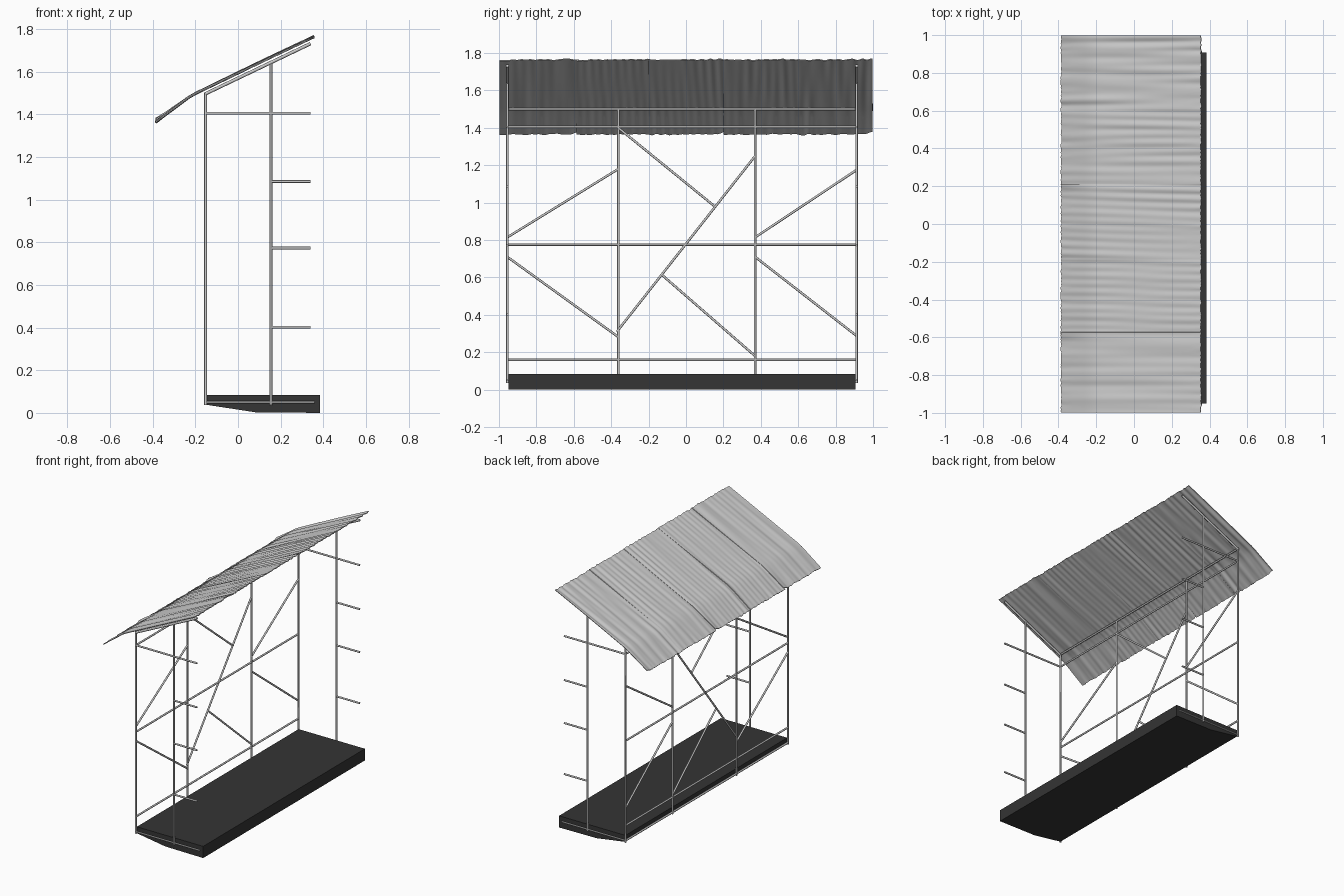
import bpy, bmesh, math, random
from mathutils import Vector

if "Cube" in bpy.data.objects:
    bpy.data.objects.remove(bpy.data.objects["Cube"])

random.seed(4)

def material(name, v):
    m = bpy.data.materials.new(name)
    m.diffuse_color = (v, v, v, 1)
    m.use_nodes = True
    m.node_tree.nodes["Principled BSDF"].inputs["Base Color"].default_value = m.diffuse_color
    return m

dark = material("dark_deck", 0.035)

def make_object(name, bm, mat=None):
    bmesh.ops.recalc_face_normals(bm, faces=bm.faces)
    me = bpy.data.meshes.new(name)
    bm.to_mesh(me)
    bm.free()
    ob = bpy.data.objects.new(name, me)
    bpy.context.collection.objects.link(ob)
    if mat:
        me.materials.append(mat)
    return ob

def bar(name, a, b, r=0.0065, sides=8):
    a, b = Vector(a), Vector(b)
    d = b - a
    bm = bmesh.new()
    bmesh.ops.create_cone(bm, cap_ends=True, segments=sides, radius1=r, radius2=r, depth=d.length)
    ob = make_object(name, bm)
    ob.location = (a + b) / 2
    ob.rotation_mode = 'QUATERNION'
    ob.rotation_quaternion = d.to_track_quat('Z', 'Y')
    for p in ob.data.polygons:
        p.use_smooth = len(p.vertices) == 4
    return ob

BACK, FRONT = -0.152, 0.155
Y0, Y1 = -0.955, 0.912

# deck: tapered side profile extruded along y
bm = bmesh.new()
profile = [(-0.148, 0.085), (0.385, 0.085), (0.385, 0.0), (0.08, 0.003), (-0.148, 0.038)]
face = bm.faces.new([bm.verts.new((x, -0.95, z)) for x, z in profile])
ext = bmesh.ops.extrude_face_region(bm, geom=[face])
bmesh.ops.translate(bm, vec=(0, 1.857, 0), verts=[v for v in ext["geom"] if isinstance(v, bmesh.types.BMVert)])
make_object("deck", bm, dark)

# back posts and rails
for y in (Y0, -0.362, 0.37, Y1):
    bar("back_post", (BACK, y, 0.037), (BACK, y, 1.5))
for z in (0.05, 0.16, 0.775, 1.405, 1.5):
    bar("back_rail", (BACK, Y0, z), (BACK, Y1, z))

# end frames
for y in (Y0, Y1):
    bar("front_post", (FRONT, y, 0.037), (FRONT, y, 1.64))
    bar("rafter", (BACK, y, 1.497), (0.34, y, 1.732), 0.008)
    bar("base_bar", (BACK, y, 0.05), (0.36, y, 0.05), 0.005)
    bar("top_bar", (BACK, y, 1.405), (0.34, y, 1.405))
    for z in (0.402, 0.773, 1.085):
        bar("side_rung", (FRONT, y, z), (0.34, y, z))

# diagonal braces in the back wall: y, z to y, z
for a, b, c, d in [(-0.955, 0.815, -0.362, 1.18), (-0.955, 0.71, -0.362, 0.282),
                   (-0.362, 1.40, 0.16, 0.975), (-0.37, 0.31, 0.37, 1.25),
                   (-0.13, 0.615, 0.37, 0.18), (0.37, 0.815, 0.912, 1.175),
                   (0.37, 0.71, 0.912, 0.288)]:
    bar("diagonal_brace", (BACK, a, b), (BACK, c, d))

# roof: five overlapping battered sheets with a drooping eave
def roof_z(x):
    if x > -0.22:
        return 1.488 + (x + 0.22) * 0.478
    return 1.488 + (x + 0.22) * 0.74

edges = [-0.998, -0.585, -0.2, 0.2, 0.595, 0.998]
NX, NY = 24, 48
for k in range(5):
    y0, y1 = edges[k], edges[k + 1] + (0.012 if k < 4 else 0)
    waves = [(random.uniform(25, 150), random.uniform(0, 6.28), random.uniform(-6, 6),
              random.uniform(0.4, 1.0)) for _ in range(7)]
    jag = [random.uniform(-0.003, 0.003) for _ in range(NY + 1)]
    bm = bmesh.new()
    rows = []
    for i in range(NX + 1):
        row = []
        for j in range(NY + 1):
            u, v = i / NX, j / NY
            y = y0 + (y1 - y0) * v
            x = -0.385 + 0.74 * u
            crease = sum(a * math.sin(f * y + p + q * x) for f, p, q, a in waves)
            z = roof_z(x) + 0.0013 * crease + 0.004 * v - 0.001
            # curled lower corner at the lap
            z += 0.012 * max(0, 1 - u / 0.2) * max(0, (v - 0.9) / 0.1) * (k % 2 == 0)
            if i in (0, NX):
                x += jag[j]
            row.append(bm.verts.new((x, y, z)))
        rows.append(row)
    for i in range(NX):
        for j in range(NY):
            bm.faces.new((rows[i][j], rows[i + 1][j], rows[i + 1][j + 1], rows[i][j + 1]))
    ob = make_object("roof_sheet", bm)
    for p in ob.data.polygons:
        p.use_smooth = True
    if ob.data.polygons[0].normal.z < 0:
        ob.data.flip_normals()
    s = ob.modifiers.new("thickness", 'SOLIDIFY')
    s.thickness = 0.005
    s.offset = 0
    bpy.context.view_layer.objects.active = ob
    bpy.ops.object.select_all(action='DESELECT')
    ob.select_set(True)
    bpy.ops.object.modifier_apply(modifier=s.name)
    bpy.ops.object.shade_smooth_by_angle(angle=math.radians(40))
